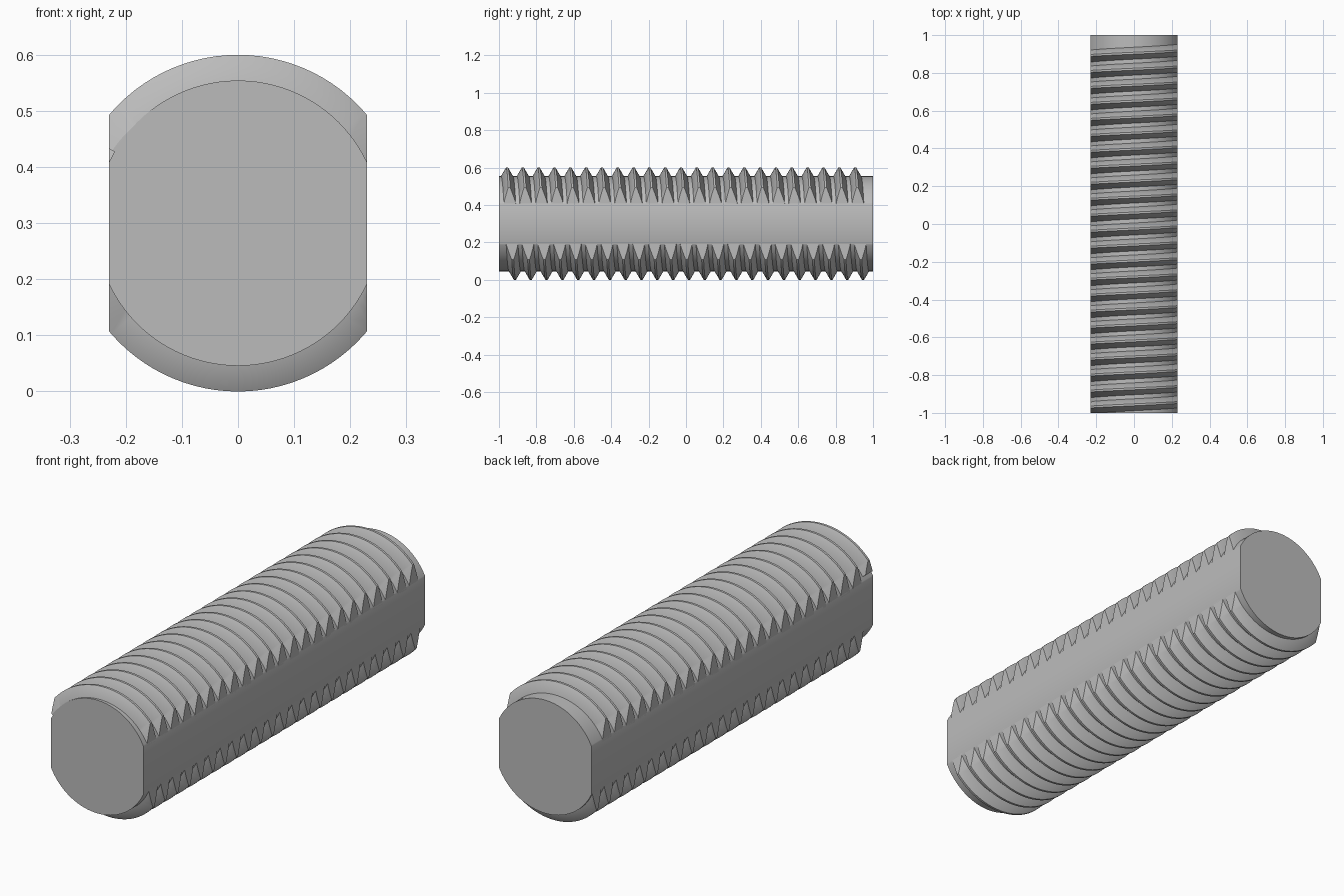
import bpy
import bmesh
import math
from mathutils import Matrix, Vector

cube = bpy.data.objects.get("Cube")
if cube:
    bpy.data.objects.remove(cube, do_unlink=True)

HALF_LENGTH = 1.0
OUTER = 0.30
PITCH = 0.0846
ROOT = OUTER - 0.541 * PITCH
FLAT_X = 0.23
CREST_HALF = PITCH / 16
ROOT_HALF = PITCH * 3 / 8
FIRST_TOP_CREST = -0.957
STEPS = 96                      # segments per turn

steel = bpy.data.materials.new("grey steel")
steel.use_nodes = True
steel_colour = (0.5, 0.5, 0.5, 1)
steel.diffuse_color = steel_colour
steel.node_tree.nodes["Principled BSDF"].inputs["Base Color"].default_value = steel_colour


def trim(bm, point, normal):
    """Cut away everything beyond a plane and close the openings."""
    bmesh.ops.bisect_plane(bm, geom=bm.verts[:] + bm.edges[:] + bm.faces[:], dist=1e-6,
                           plane_co=point, plane_no=normal, clear_outer=True)
    rim = [e for e in bm.edges if e.is_boundary]
    if rim:
        bmesh.ops.holes_fill(bm, edges=rim, sides=0)


def finish(bm, name):
    """Mill the two side flats, lift onto the ground and make the object."""
    for side in (-1, 1):
        trim(bm, Vector((side * FLAT_X, 0, 0)), Vector((side, 0, 0)))
    bmesh.ops.translate(bm, verts=bm.verts, vec=(0, 0, OUTER))
    bmesh.ops.recalc_face_normals(bm, faces=bm.faces)
    mesh = bpy.data.meshes.new(name)
    bm.to_mesh(mesh)
    bm.free()
    mesh.materials.append(steel)
    obj = bpy.data.objects.new(name, mesh)
    bpy.context.collection.objects.link(obj)
    bpy.ops.object.select_all(action="DESELECT")
    obj.select_set(True)
    bpy.context.view_layer.objects.active = obj
    bpy.ops.object.shade_smooth_by_angle(angle=math.radians(30))


# Core bar at the thread's root diameter
bm = bmesh.new()
bmesh.ops.create_cone(bm, cap_ends=True, segments=STEPS, radius1=ROOT, radius2=ROOT,
                      depth=2 * HALF_LENGTH, matrix=Matrix.Rotation(math.pi / 2, 4, "X"))
finish(bm, "core_bar")

# Helical ridge: a trapezoid swept around the bar, its foot sunk into the core
profile = [(ROOT - 0.004, -ROOT_HALF), (ROOT, -ROOT_HALF), (OUTER, -CREST_HALF),
           (OUTER, CREST_HALF), (ROOT, ROOT_HALF), (ROOT - 0.004, ROOT_HALF)]
first = -STEPS // 6
last = 22 * STEPS + STEPS * 3 // 4
bm = bmesh.new()
rings = []
for i in range(first, last + 1):
    turn = i / STEPS
    angle = turn * math.tau
    y = FIRST_TOP_CREST + PITCH * turn
    rings.append([bm.verts.new((r * math.sin(angle), y + dy, r * math.cos(angle)))
                  for r, dy in profile])
for a, b in zip(rings, rings[1:]):
    for j in range(len(profile)):
        k = (j + 1) % len(profile)
        bm.faces.new((a[j], a[k], b[k], b[j]))
bm.faces.new(rings[0])
bm.faces.new(rings[-1])
for end in (-1, 1):
    trim(bm, Vector((0, end * HALF_LENGTH, 0)), Vector((0, end, 0)))
finish(bm, "screw_thread")
